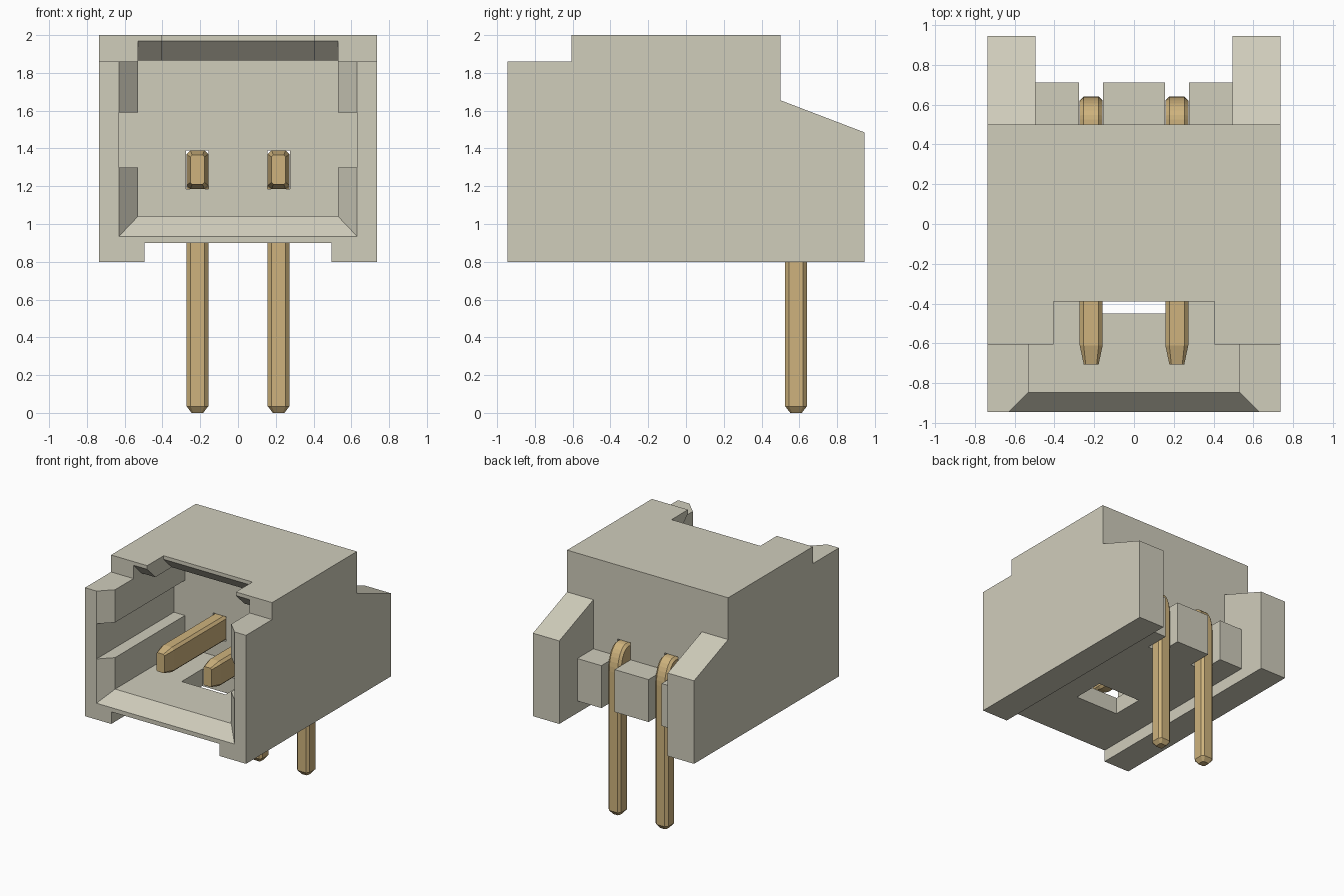
import bpy, bmesh, math
from mathutils import Vector

cube = bpy.data.objects.get("Cube")
if cube:
    bpy.data.objects.remove(cube, do_unlink=True)


def material(name, rgb):
    m = bpy.data.materials.new(name)
    m.use_nodes = True
    m.diffuse_color = (*rgb, 1)
    m.node_tree.nodes["Principled BSDF"].inputs["Base Color"].default_value = (*rgb, 1)
    return m


IVORY = material("ivory plastic", (0.63, 0.61, 0.50))
BRASS = material("brass", (0.62, 0.45, 0.205))


def loft(name, rings, mat):
    """Closed solid skinned through rings of equal point count."""
    bm = bmesh.new()
    loops = [[bm.verts.new(p) for p in ring] for ring in rings]
    n = len(loops[0])
    for a, b in zip(loops, loops[1:]):
        for i in range(n):
            j = (i + 1) % n
            bm.faces.new((a[i], a[j], b[j], b[i]))
    bm.faces.new(loops[0])
    bm.faces.new(loops[-1])
    bmesh.ops.recalc_face_normals(bm, faces=bm.faces)
    me = bpy.data.meshes.new(name)
    bm.to_mesh(me)
    bm.free()
    me.materials.append(mat)
    ob = bpy.data.objects.new(name, me)
    bpy.context.collection.objects.link(ob)
    return ob


def prism(name, profile, x0, x1):
    """Extrude a (y, z) profile along x."""
    return loft(name, [[(x, y, z) for y, z in profile] for x in (x0, x1)], IVORY)


def cut(target, cutter):
    cutter.hide_render = True
    mod = target.modifiers.new("cut", 'BOOLEAN')
    mod.operation = 'DIFFERENCE'
    mod.solver = 'EXACT'
    mod.object = cutter
    bpy.context.view_layer.objects.active = target
    bpy.ops.object.modifier_apply(modifier=mod.name)
    bpy.data.objects.remove(cutter, do_unlink=True)


def cut_box(target, x0, x1, y0, y1, z0, z1):
    cut(target, prism("cutter", [(y0, z0), (y1, z0), (y1, z1), (y0, z1)], x0, x1))


# Housing: side silhouette extruded across the width
housing = prism("housing", [(-0.945, 0.8), (0.945, 0.8), (0.945, 1.485), (0.5, 1.655),
                            (0.5, 2), (-0.605, 2), (-0.605, 1.86), (-0.945, 1.86)],
                -0.735, 0.735)

# Rear pocket, leaving low spacer blocks, and underside channel
cut_box(housing, -0.495, 0.495, 0.5, 1.2, 1.25, 2.2)
cut_box(housing, -0.495, 0.495, 0.71, 1.25, 0.6, 1.5)
cut_box(housing, -0.495, 0.495, -1.2, 1.2, 0.7, 0.9)

# Socket cavity and the side grooves
cut_box(housing, -0.53, 0.53, -1.2, 0.065, 1.04, 1.865)
cut_box(housing, -0.63, 0.63, -1.1, 0.065, 1.3, 1.59)

# Flared mouth
flare = [[(-w, y, z), (w, y, z), (w, y, 2.2), (-w, y, 2.2)]
         for y, w, z in ((-0.995, 0.68, 0.8825), (-0.845, 0.53, 1.04))]
cut(housing, loft("cutter", flare, IVORY))

# Latch notch in the roof and the sloping lead-in under its front edge
cut_box(housing, -0.405, 0.405, -0.7, -0.39, 1.8, 2.2)
for dy, w in ((0, 0.53), (0.215, 0.405)):
    cut(housing, prism("cutter", [(-0.435 + dy, 1.8), (-0.71 + dy, 2.075), (-0.71 + dy, 1.8)], -w, w))

# Floor window
cut_box(housing, -0.2, 0.2, -0.45, -0.18, 0.7, 1.2)

# Pin holes through the back wall and slots between the spacer blocks
for x in (-0.215, 0.215):
    cut_box(housing, x - 0.06, x + 0.06, 0.5, 1.3, 0.65, 1.35)
    cut_box(housing, x - 0.06, x + 0.06, 0, 1.1, 1.185, 1.39)


def section(x, y, z, angle, length, w, c):
    """Chamfered pin section standing on the inner edge point (y, z)."""
    pts = [(w, c), (w, length - c), (w - c, length), (c - w, length),
           (-w, length - c), (-w, c), (c - w, 0), (w - c, 0)]
    return [Vector((x + u, y + math.sin(angle) * d, z + math.cos(angle) * d)) for u, d in pts]


# Right-angle pins: tall contact blade, rounded bend, square leg
W, C = 0.0575, 0.02
for side, x in (("right", -0.215), ("left", 0.215)):
    rings = [section(x, -0.705, 1.21, 0, 0.155, 0.0375, 0.01),
             section(x, -0.61, 1.185, 0, 0.205, W, C)]
    for k in range(9):
        t = math.pi / 2 * k / 8
        dy, dz = 0.115 * math.sin(t), 0.205 * math.cos(t)
        rings.append(section(x, 0.525, 1.185, math.atan2(dy, dz), math.hypot(dy, dz), W, C))
    rings.append(section(x, 0.525, 0.035, math.pi / 2, 0.115, W, C))
    rings.append(section(x, 0.552, 0, math.pi / 2, 0.061, 0.0305, 0.01))
    loft(side + "_pin", rings, BRASS)
